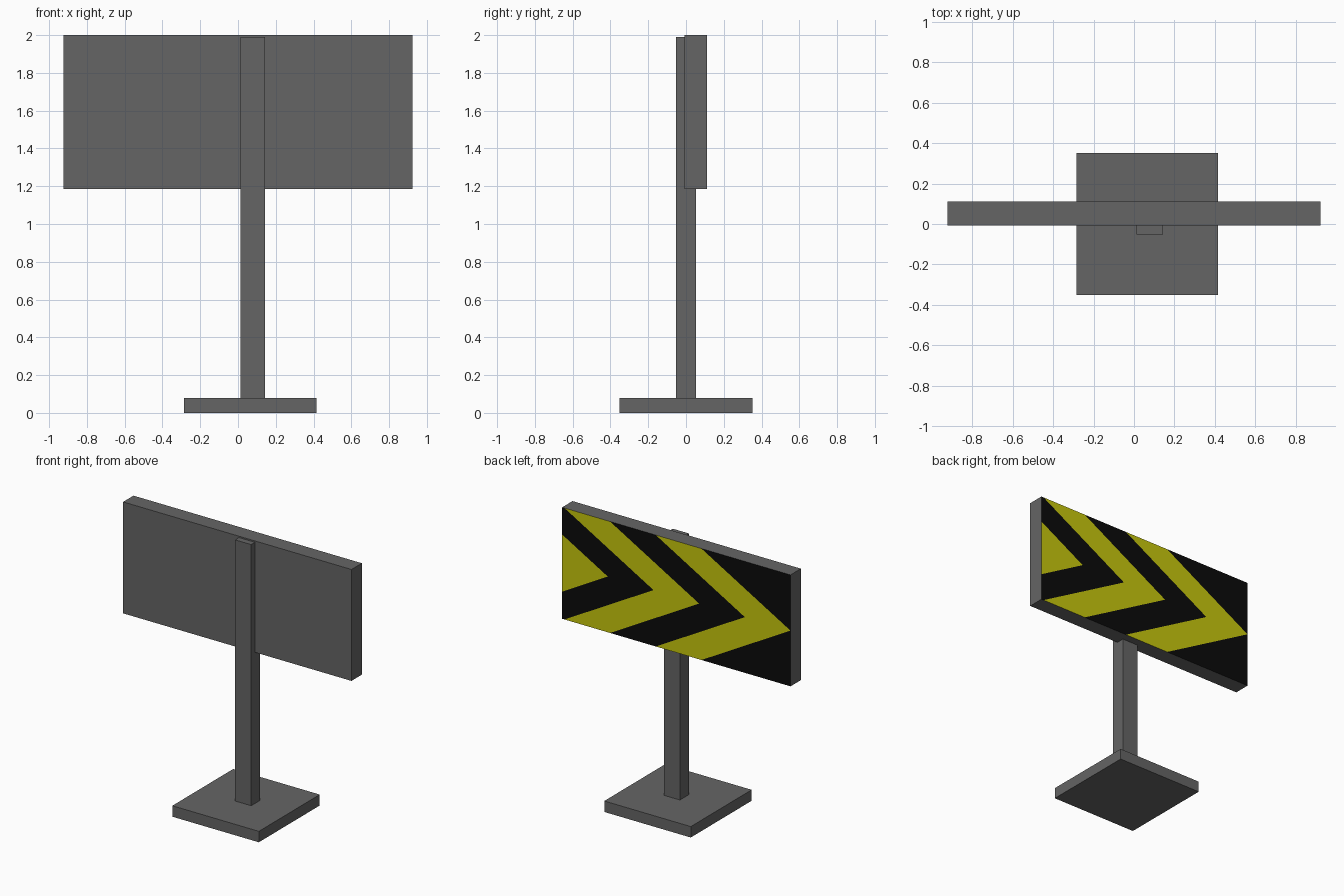
import bpy, bmesh
from mathutils import Vector

if "Cube" in bpy.data.objects:
    bpy.data.objects.remove(bpy.data.objects["Cube"])


def material(name, rgb):
    m = bpy.data.materials.new(name)
    m.diffuse_color = (*rgb, 1)
    m.use_nodes = True
    m.node_tree.nodes["Principled BSDF"].inputs["Base Color"].default_value = m.diffuse_color
    return m


GREY = material("dark grey", (0.13, 0.13, 0.13))
YELLOW = material("warning yellow", (0.57, 0.57, 0.004))
BLACK = material("black", (0.003, 0.003, 0.003))


def box(name, lo, hi):
    """Grey box between two opposite corners."""
    lo, hi = Vector(lo), Vector(hi)
    bm = bmesh.new()
    bmesh.ops.create_cube(bm, size=1)
    bmesh.ops.scale(bm, vec=hi - lo, verts=bm.verts)
    bmesh.ops.translate(bm, vec=(lo + hi) / 2, verts=bm.verts)
    mesh = bpy.data.meshes.new(name)
    bm.to_mesh(mesh)
    bm.free()
    mesh.materials.append(GREY)
    obj = bpy.data.objects.new(name, mesh)
    bpy.context.collection.objects.link(obj)
    return obj


# Foot, post and sign board
box("base", (-0.285, -0.352, 0), (0.415, 0.352, 0.08))
box("post", (0.013, -0.052, 0.08), (0.143, 0.052, 1.99))
HALF_W, Z0, Z1 = 0.924, 1.185, 2.0
board = box("sign_board", (-HALF_W, -0.008, Z0), (HALF_W, 0.112, Z1))

# Chevrons cut into the back face, pointing toward -x
WIDTH, HALF_H, MID = 2 * HALF_W, (Z1 - Z0) / 2, (Z0 + Z1) / 2
PITCH = WIDTH / 5          # spacing of chevron tips
LEAN = 0.39 * WIDTH        # how far an arm trails behind its tip
board.data.materials.append(YELLOW)
board.data.materials.append(BLACK)
bm = bmesh.new()
bm.from_mesh(board.data)


def cut(point, normal, side=0):
    """Split the back face only, in its upper (1), lower (-1) or both halves."""
    bm.normal_update()
    faces = [f for f in bm.faces if f.normal.y > 0.9
             and (f.calc_center_median().z - MID) * side >= 0]
    geom = set(faces)
    for f in faces:
        geom.update(f.edges, f.verts)
    bmesh.ops.bisect_plane(bm, geom=list(geom), dist=1e-5,
                           plane_co=point, plane_no=normal)


cut((0, 0, MID), (0, 0, 1))
for side in (1, -1):
    for i in range(1, 6):
        cut((HALF_W - i * PITCH, 0, MID), (-HALF_H, 0, side * LEAN), side)

# Alternate yellow and black by distance along the chevron direction
bm.normal_update()
for f in bm.faces:
    if f.normal.y > 0.9:
        c = f.calc_center_median()
        band = int((HALF_W - c.x + LEAN * abs(c.z - MID) / HALF_H) / PITCH)
        f.material_index = 1 if band in (0, 2, 4) else 2
bm.to_mesh(board.data)
bm.free()
